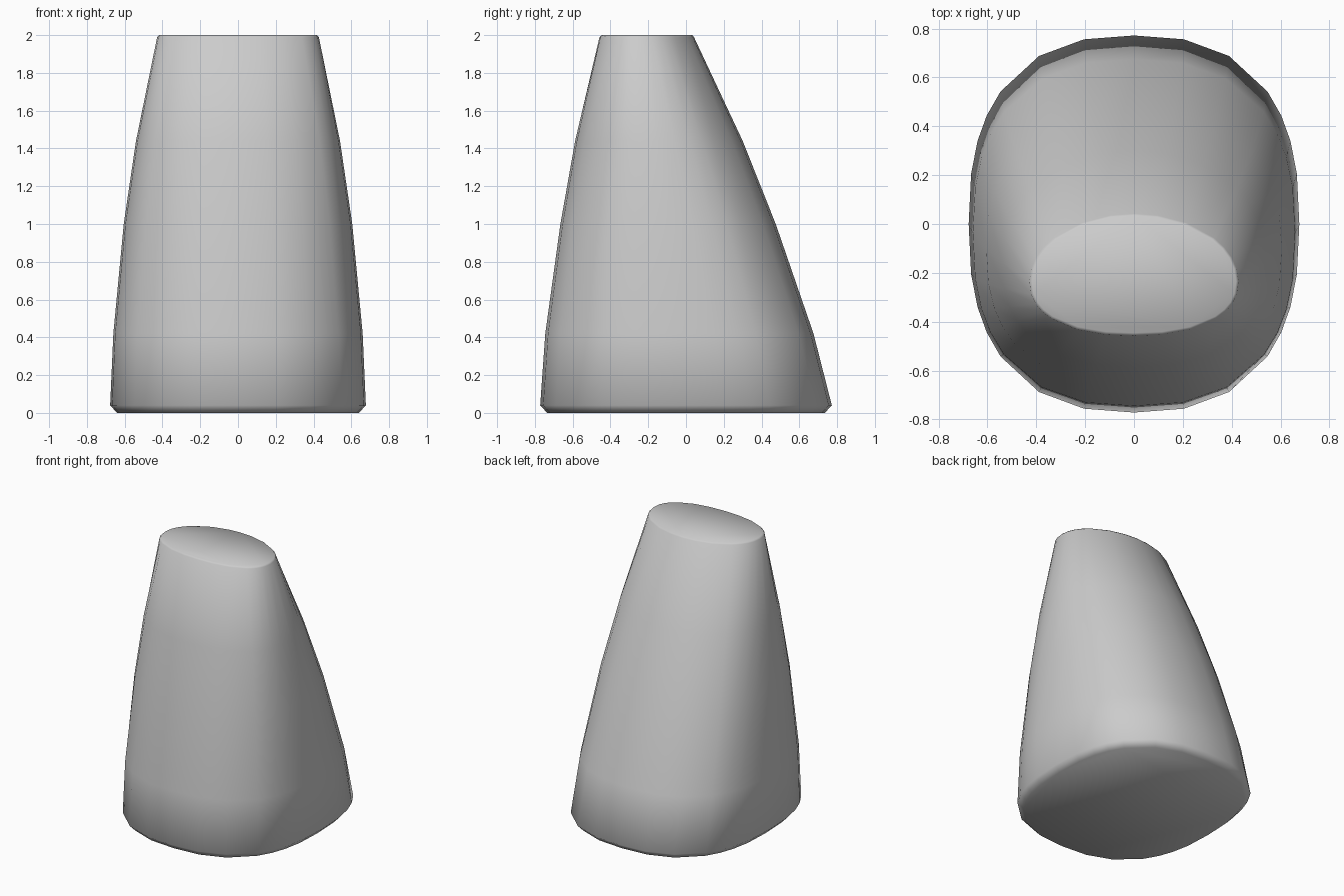
import bpy, bmesh
from math import cos, sin, radians

if "Cube" in bpy.data.objects:
    bpy.data.objects.remove(bpy.data.objects["Cube"])

# Quarter-turn angles, mirrored to a full ring of 28 points
QUARTER = [0, 11, 21, 30, 40, 60, 77]
HALF = QUARTER + [90] + [180 - a for a in reversed(QUARTER)]
ANGLES = HALF + [360 - a for a in reversed(HALF[1:-1])]

# Cross-sections: z, half width, front y, widest y, back y, front and back squareness
LEVELS = [
    (0.00, 0.640, -0.735, 0.00, 0.735, 2.5, 2.5),
    (0.04, 0.677, -0.772, 0.00, 0.772, 2.5, 2.5),
    (0.42, 0.660, -0.745, -0.035, 0.675, 2.5, 2.45),
    (1.00, 0.605, -0.665, -0.10, 0.475, 2.45, 2.3),
    (1.44, 0.540, -0.587, -0.155, 0.300, 2.4, 2.15),
    (1.99, 0.428, -0.458, -0.235, 0.042, 2.3, 2.0),
    (2.00, 0.418, -0.446, -0.235, 0.033, 2.3, 2.0),
]


def power(v, n):
    return (1 if v >= 0 else -1) * abs(v) ** (2 / n)


def section(bm, z, w, front, mid, back, nf, nb):
    ring = []
    for a in ANGLES:
        c, s = cos(radians(a)), sin(radians(a))
        n, depth = (nb, back - mid) if s >= 0 else (nf, mid - front)
        ring.append(bm.verts.new((w * power(c, n), mid + depth * power(s, n), z)))
    return ring


# Tapered body: lofted rings with closed flat ends
bm = bmesh.new()
rings = [section(bm, *level) for level in LEVELS]
count = len(ANGLES)
for low, high in zip(rings, rings[1:]):
    for i in range(count):
        j = (i + 1) % count
        bm.faces.new((low[i], low[j], high[j], high[i]))
bm.faces.new(rings[-1])
bm.faces.new(rings[0][::-1])
bmesh.ops.recalc_face_normals(bm, faces=bm.faces)

# Soft shading over the whole surface
for face in bm.faces:
    face.smooth = True
mesh = bpy.data.meshes.new("tapered_body")
bm.to_mesh(mesh)
bm.free()
body = bpy.data.objects.new("tapered_body", mesh)
bpy.context.collection.objects.link(body)
